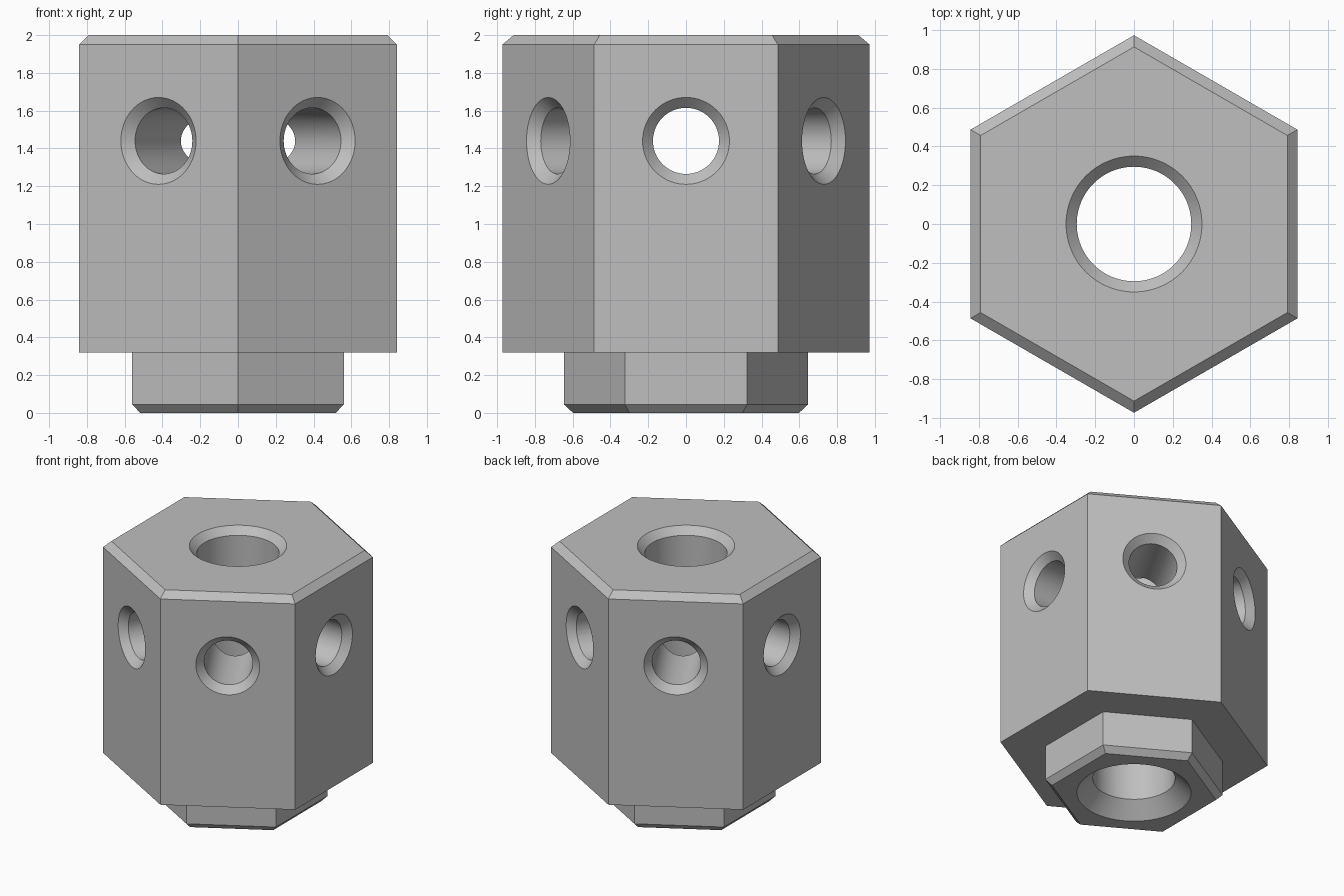
import bpy
import bmesh
import math
from mathutils import Matrix

old = bpy.data.objects.get("Cube")
if old:
    bpy.data.objects.remove(old, do_unlink=True)

# Single plain metal colour
GREY = (0.52, 0.52, 0.52, 1.0)
metal = bpy.data.materials.new("grey_metal")
metal.use_nodes = True
metal.diffuse_color = GREY
metal.node_tree.nodes["Principled BSDF"].inputs["Base Color"].default_value = GREY


def lathe(name, profile, sides, matrix=Matrix(), start=0.0):
    """Closed solid through rings of (radius, height)."""
    bm = bmesh.new()
    rings = []
    for r, z in profile:
        rings.append([bm.verts.new((r * math.cos(start + math.tau * i / sides),
                                    r * math.sin(start + math.tau * i / sides), z))
                      for i in range(sides)])
    for low, high in zip(rings, rings[1:]):
        for i in range(sides):
            j = (i + 1) % sides
            bm.faces.new((low[i], low[j], high[j], high[i]))
    bm.faces.new(rings[0][::-1])
    bm.faces.new(rings[-1])
    bmesh.ops.transform(bm, matrix=matrix, verts=bm.verts)
    bmesh.ops.recalc_face_normals(bm, faces=bm.faces)
    mesh = bpy.data.meshes.new(name)
    bm.to_mesh(mesh)
    bm.free()
    mesh.materials.append(metal)
    obj = bpy.data.objects.new(name, mesh)
    bpy.context.collection.objects.link(obj)
    return obj


# Chamfered hexagonal body with a smaller hexagonal foot
APOTHEM = 0.842
TO_CORNER = 1 / math.cos(math.pi / 6)
outline = [(0.518, 0), (0.56, 0.045), (0.56, 0.32),
           (APOTHEM, 0.32), (APOTHEM, 1.95), (0.79, 2.0)]
body = lathe("hex_body", [(a * TO_CORNER, z) for a, z in outline], 6, start=math.pi / 2)

# Vertical bore, countersunk at both ends
cutters = [lathe("bore_cutter",
                 [(0.51, -0.1), (0.295, 0.115), (0.295, 1.945), (0.45, 2.1)], 96)]

# Three cross drillings, countersunk where they leave the side faces
HOLE, SINK, OVER = 0.175, 0.055, 0.1
near, far = APOTHEM - SINK, APOTHEM + OVER
wide = HOLE + SINK + OVER
for k in range(3):
    place = (Matrix.Translation((0, 0, 1.44))
             @ Matrix.Rotation(k * math.pi / 3, 4, 'Z')
             @ Matrix.Rotation(math.pi / 2, 4, 'Y'))
    cutters.append(lathe(f"side_hole_cutter_{k + 1}",
                         [(wide, -far), (HOLE, -near), (HOLE, near), (wide, far)], 64, place))

for cutter in cutters:
    cutter.hide_render = True
    mod = body.modifiers.new(cutter.name, 'BOOLEAN')
    mod.operation = 'DIFFERENCE'
    mod.solver = 'EXACT'
    mod.object = cutter

# Bake the cuts and discard the cutters
bpy.context.view_layer.update()
graph = bpy.context.evaluated_depsgraph_get()
baked = bpy.data.meshes.new_from_object(body.evaluated_get(graph))
body.modifiers.clear()
body.data = baked
for cutter in cutters:
    bpy.data.objects.remove(cutter, do_unlink=True)

# One material slot, smooth hole walls, sharp edges
baked.materials.clear()
baked.materials.append(metal)
for poly in baked.polygons:
    poly.material_index = 0
for obj in bpy.context.selected_objects:
    obj.select_set(False)
body.select_set(True)
bpy.context.view_layer.objects.active = body
bpy.ops.object.shade_smooth_by_angle(angle=math.radians(30))
